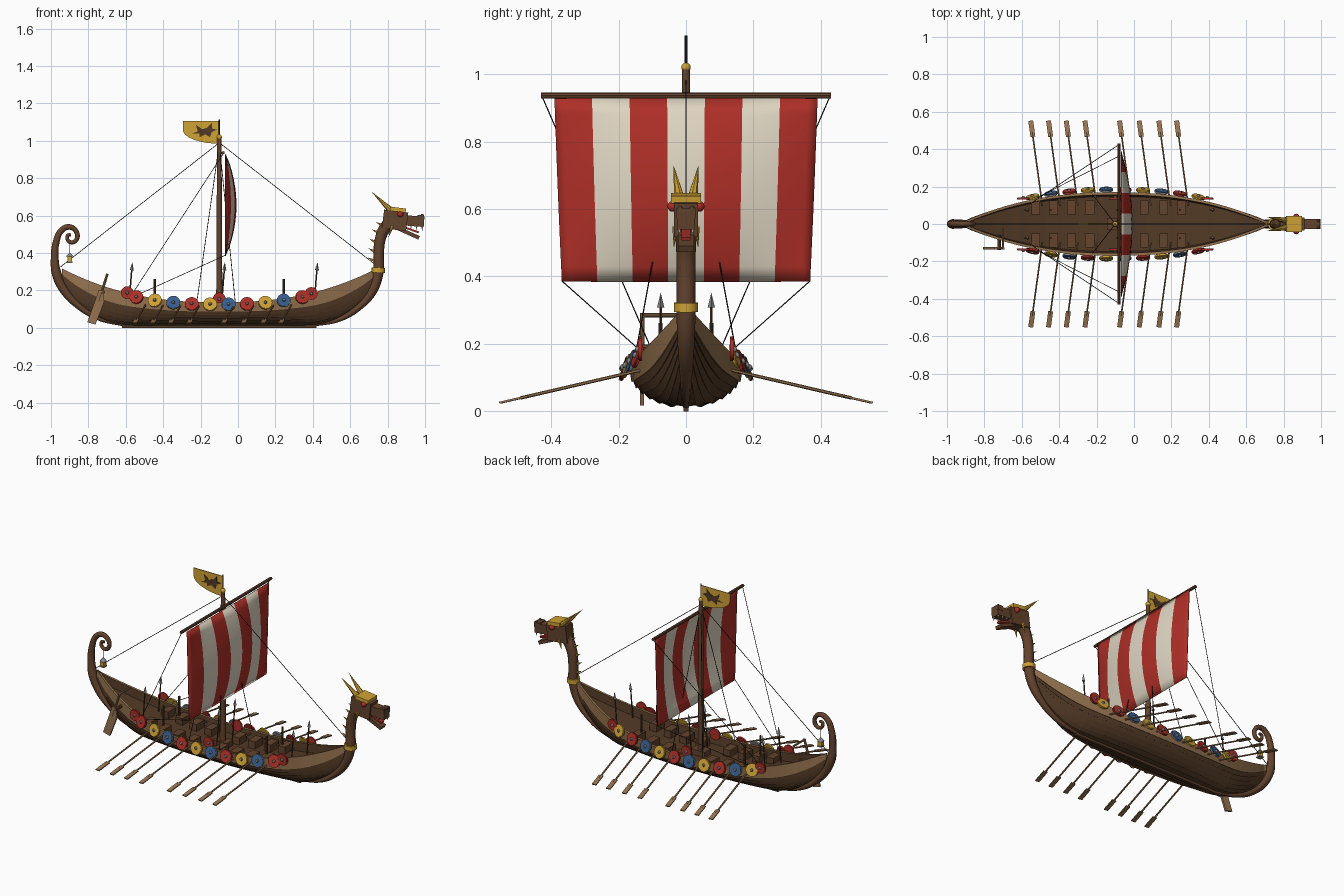
import bpy, bmesh, math
from mathutils import Vector, Matrix

if "Cube" in bpy.data.objects:
    bpy.data.objects.remove(bpy.data.objects["Cube"], do_unlink=True)


def material(name, *rgb):
    m = bpy.data.materials.new(name)
    m.use_nodes = True
    m.diffuse_color = (*rgb, 1)
    m.node_tree.nodes["Principled BSDF"].inputs["Base Color"].default_value = (*rgb, 1)
    return m


HULL = material("dark hull wood", .085, .042, .019)
WOOD = material("brown wood", .125, .056, .026)
PALE = material("pale wood", .31, .175, .08)
RED = material("red", .42, .028, .02)
CREAM = material("cream", .74, .67, .54)
GOLD = material("gold", .62, .36, .035)
BLUE = material("blue", .035, .11, .27)
IRON = material("iron", .24, .24, .25)
ROPE = material("black rope", .022, .017, .014)


def finish(name, bm, mats, smooth=False):
    bmesh.ops.recalc_face_normals(bm, faces=bm.faces)
    me = bpy.data.meshes.new(name)
    bm.to_mesh(me)
    bm.free()
    for m in mats:
        me.materials.append(m)
    ob = bpy.data.objects.new(name, me)
    bpy.context.collection.objects.link(ob)
    if smooth:
        bpy.ops.object.select_all(action='DESELECT')
        ob.select_set(True)
        bpy.context.view_layer.objects.active = ob
        bpy.ops.object.shade_smooth_by_angle(angle=math.radians(40))
    return ob


def box(name, loc, size, mat, tilt=0):
    bm = bmesh.new()
    m = Matrix.Translation(loc) @ Matrix.Rotation(tilt, 4, 'Y') @ Matrix.Diagonal((*size, 1))
    bmesh.ops.create_cube(bm, size=1, matrix=m)
    return finish(name, bm, [mat])


def rod(name, a, b, r, mat, r2=None, seg=8):
    # tapered round bar from a to b
    a, b = Vector(a), Vector(b)
    m = Matrix.Translation((a + b) / 2) @ (b - a).to_track_quat('Z', 'Y').to_matrix().to_4x4()
    bm = bmesh.new()
    bmesh.ops.create_cone(bm, cap_ends=True, segments=seg, radius1=r,
                          radius2=r if r2 is None else r2, depth=(b - a).length, matrix=m)
    return finish(name, bm, [mat], seg > 4)


def ball(name, loc, r, mat):
    bm = bmesh.new()
    bmesh.ops.create_uvsphere(bm, u_segments=12, v_segments=8, radius=r, matrix=Matrix.Translation(loc))
    return finish(name, bm, [mat], True)


def plate(name, outline, y, thick, mat):
    # flat x-z outline with thickness in y
    bm = bmesh.new()
    f = bm.faces.new([bm.verts.new((x, y - thick / 2, z)) for x, z in outline])
    ext = bmesh.ops.extrude_face_region(bm, geom=[f])["geom"]
    bmesh.ops.translate(bm, vec=(0, thick, 0), verts=[v for v in ext if isinstance(v, bmesh.types.BMVert)])
    return finish(name, bm, [mat])


def post(name, pts, mat):
    # tapered bent timber in the centre plane, points are x, z, radius
    cu = bpy.data.curves.new(name, 'CURVE')
    cu.dimensions, cu.bevel_depth, cu.bevel_resolution = '3D', 1, 2
    cu.resolution_u, cu.use_fill_caps = 5, True
    sp = cu.splines.new('BEZIER')
    sp.bezier_points.add(len(pts) - 1)
    for p, (x, z, r) in zip(sp.bezier_points, pts):
        p.co, p.radius = (x, 0, z), r
        p.handle_left_type = p.handle_right_type = 'AUTO'
    cu.materials.append(mat)
    ob = bpy.data.objects.new(name, cu)
    bpy.context.collection.objects.link(ob)


# Hull lines
def along(x): return min(1, abs(x + .1) / .84)
def beam(x): return max(.008, .17 * (1 - along(x) ** 2.3))
def sheer(x): return .137 + .18 * along(x) ** 2.4
def keel(x): return .015 + .22 * max(0, (along(x) - .55) / .45) ** 2.2


LEVELS = [0, .13, .26, .38, .5, .61, .72, 1]


def section(x):
    w, s, k = beam(x), sheer(x), keel(x)
    lap = min(.006, w * .2)
    pts = []
    for i, u in enumerate(LEVELS):
        a = u * math.pi / 2
        y, z = w * math.sin(a) ** .85, k + (s - k) * (1 - math.cos(a)) ** .9
        pts.append((y, z))
        if 0 < i < len(LEVELS) - 1:
            pts.append((y + lap * math.sin(a), z - lap * math.cos(a)))
    inner = max(.002, w - .014)
    return pts + [(inner, s), (inner * .94, s - .05), (0, s - .05)]


# Lapped plank hull with rim, inner sides and deck
bm = bmesh.new()
rows = []
for i in range(49):
    x = -.1 - .84 * math.cos(math.pi * i / 48)
    rows.append([bm.verts.new((x, y, z)) for y, z in section(x)])
rim = 2 * (len(LEVELS) - 2)
for p, q in zip(rows, rows[1:]):
    for j in range(len(p) - 1):
        f = bm.faces.new((p[j], q[j], q[j + 1], p[j + 1]))
        f.material_index = 1 if rim - 1 <= j <= rim + 1 else 0
hull = finish("hull", bm, [HULL, PALE])
hull.modifiers.new("mirror", 'MIRROR').use_axis = (False, True, False)
box("keel", (-.1, 0, .01), (1.04, .016, .02), HULL)

# Stern post with curl, bow post with neck
post("stern_post", [(-.6, .016, .01), (-.75, .055, .014), (-.86, .125, .019), (-.935, .21, .024),
                    (-.97, .29, .026), (-.98, .37, .021), (-.972, .46, .018), (-.945, .52, .016),
                    (-.905, .54, .015), (-.868, .52, .013), (-.86, .48, .012), (-.885, .457, .011),
                    (-.91, .47, .01), (-.91, .495, .009), (-.893, .498, .008)], WOOD)
post("bow_post", [(.4, .016, .01), (.55, .05, .014), (.65, .115, .019), (.72, .2, .025),
                  (.75, .3, .029), (.752, .4, .028), (.762, .48, .029), (.79, .54, .032),
                  (.83, .58, .032)], WOOD)
rod("neck_collar", (.75, 0, .295), (.751, 0, .322), .036, GOLD, seg=16)
for x, z in [(.726, .36), (.727, .41), (.734, .46), (.748, .51), (.768, .55)]:
    rod("neck_spine", (x, 0, z), (x - .032, 0, z + .016), .008, GOLD, 0, 6)

# Beast head
box("skull", (.84, 0, .575), (.13, .07, .1), WOOD, .12)
box("crown_plate", (.855, 0, .632), (.085, .088, .022), GOLD, .12)
box("snout", (.93, 0, .572), (.13, .052, .055), WOOD, .08)
box("nose", (.977, 0, .588), (.036, .056, .03), WOOD)
box("lower_jaw", (.9, 0, .512), (.15, .046, .02), WOOD, .42)
box("tongue", (.905, 0, .532), (.13, .026, .01), RED, .33)
for s in (-1, 1):
    ball("eye", (.868, s * .039, .608), .016, RED)
    rod("horn", (.81, s * .02, .635), (.712, s * .037, .73), .016, GOLD, 0)
    rod("cheek_spike", (.825, s * .03, .545), (.805, s * .036, .485), .011, GOLD, 0)
    ball("nostril", (.985, s * .018, .602), .008, HULL)
    for x, z in [(.985, .535), (.955, .538), (.925, .541)]:
        rod("fang", (x, s * .02, z + .01), (x, s * .02, z - .017), .006, CREAM, 0, 6)

# Mast, yard and pennant
rod("mast", (-.1, 0, .07), (-.1, 0, 1.015), .017, WOOD, .012, 12)
box("mast_step", (-.1, 0, .1), (.09, .06, .04), WOOD)
ball("mast_ball", (-.1, 0, 1.02), .014, GOLD)
rod("pennant_pole", (-.1, 0, 1.02), (-.1, 0, 1.115), .004, ROPE)
rod("yard", (-.08, -.43, .936), (-.08, .43, .936), .009, WOOD)
arc = [(-.295 + .195 * (1 - math.cos(a)), 1.06 - .075 * math.sin(a))
       for a in [i * math.pi / 16 for i in range(9)]]
plate("pennant", [(-.1, 1.107), (-.295, 1.107)] + arc, 0, .005, GOLD)
plate("pennant_bird", [(-.245, 1.04), (-.215, 1.05), (-.225, 1.085), (-.19, 1.062), (-.165, 1.07),
                       (-.14, 1.095), (-.14, 1.066), (-.112, 1.06), (-.14, 1.047), (-.15, 1.02),
                       (-.175, 1.035), (-.205, 1.02), (-.205, 1.038)], 0, .009, HULL)

# Striped, wind-filled sail
bm = bmesh.new()
COLS, ROWS = 28, 12
grid = []
for r in range(ROWS + 1):
    v = r / ROWS
    half = .39 - .022 * v
    grid.append([bm.verts.new((-.07 + .058 * (1 - t * t) * math.sin(math.pi * v) ** .8, half * t, .928 - .543 * v))
                 for t in [2 * c / COLS - 1 for c in range(COLS + 1)]])
for r in range(ROWS):
    for c in range(COLS):
        f = bm.faces.new((grid[r][c], grid[r][c + 1], grid[r + 1][c + 1], grid[r + 1][c]))
        f.material_index = (c * 7 // COLS) % 2
sail = finish("sail", bm, [RED, CREAM], True)
sail.modifiers.new("thickness", 'SOLIDIFY').thickness = .004


# Round shields with rim and boss
def shield(x, y, z, side, mat, tilt, yaw, r=.037):
    n = Vector((yaw, side * math.cos(tilt), math.sin(tilt))).normalized()
    c = Vector((x, y, z))
    rod("shield_rim", c - n * .005, c + n * .003, r, IRON if mat == BLUE else mat, seg=20)
    rod("shield", c, c + n * .006, r * .93, mat, seg=20)
    rod("shield_boss", c, c + n * .014, .012, IRON, .006, 10)


paints = [RED, GOLD, BLUE]
for side in (-1, 1):
    for i in range(10):
        x = -.543 + i * .0985
        slope = (beam(x + .01) - beam(x - .01)) / .02
        shield(x, side * (beam(x) + .014), sheer(x) - .011, side, paints[(i + (side > 0)) % 3], .3, -slope)
    for x, z in [(-.592, .188), (-.1, .155), (.392, .184)]:
        shield(x, side * .136, z, side, RED, 0, 0, .034)

    # Oars and rowing chests
    for x in [-.5, -.405, -.31, -.21, -.025, .08, .185, .28]:
        a, b = Vector((x + .01, side * .1, .13)), Vector((x - .052, side * .55, .026))
        rod("oar_shaft", a, a.lerp(b, .87), .005, PALE, seg=6)
        blade = box("oar_blade", (0, 0, 0), (.026, .088, .006), PALE)
        blade.matrix_world = Matrix.Translation(a.lerp(b, .91)) @ (b - a).to_track_quat('Y', 'Z').to_matrix().to_4x4()
        box("rowing_chest", (x - .025, side * .088, sheer(x) - .03), (.046, .075, .045), WOOD)

    # Spears and upright pegs
    for x in (-.565, -.07, .425):
        y = side * .075
        rod("spear_shaft", (x - .02, y, .1), (x - .003, y, .315), .004, HULL, seg=6)
        rod("spear_head", (x - .003, y, .308), (x, y, .352), .011, IRON, 0, 4)
    for x in (-.445, .245):
        rod("upright_peg", (x, side * .075, .1), (x, side * .075, .262), .006, HULL)

    # Shrouds, braces and sheets
    for x in (-.22, -.015):
        rod("shroud", (-.1, 0, .985), (x, side * .155, .14), .002, ROPE, seg=5)
    rod("brace", (-.08, side * .425, .93), (-.56, side * .105, .19), .0018, ROPE, seg=5)
    rod("sheet", (-.07, side * .368, .387), (-.53, side * .135, .18), .0018, ROPE, seg=5)

rod("forestay", (-.1, 0, .99), (.725, 0, .345), .002, ROPE, seg=5)
rod("backstay", (-.1, 0, .99), (-.95, 0, .325), .002, ROPE, seg=5)

# Steering oar and tiller
rod("steering_shaft", (-.698, -.13, .29), (-.745, -.13, .14), .007, PALE)
plate("steering_blade", [(-.72, .2), (-.745, .2), (-.806, .03), (-.762, .018), (-.715, .14)], -.13, .012, PALE)
rod("tiller", (-.7, -.135, .285), (-.7, -.025, .285), .006, PALE)
rod("steering_mount", (-.72, -.14, .19), (-.72, -.06, .19), .009, WOOD)

# Stern lantern
rod("lantern_cord", (-.9, 0, .46), (-.9, 0, .39), .002, ROPE, seg=5)
rod("lantern_roof", (-.9, 0, .382), (-.9, 0, .4), .02, IRON, .004)
box("lantern_glass", (-.9, 0, .367), (.024, .024, .03), GOLD)
box("lantern_base", (-.9, 0, .351), (.03, .03, .006), IRON)
